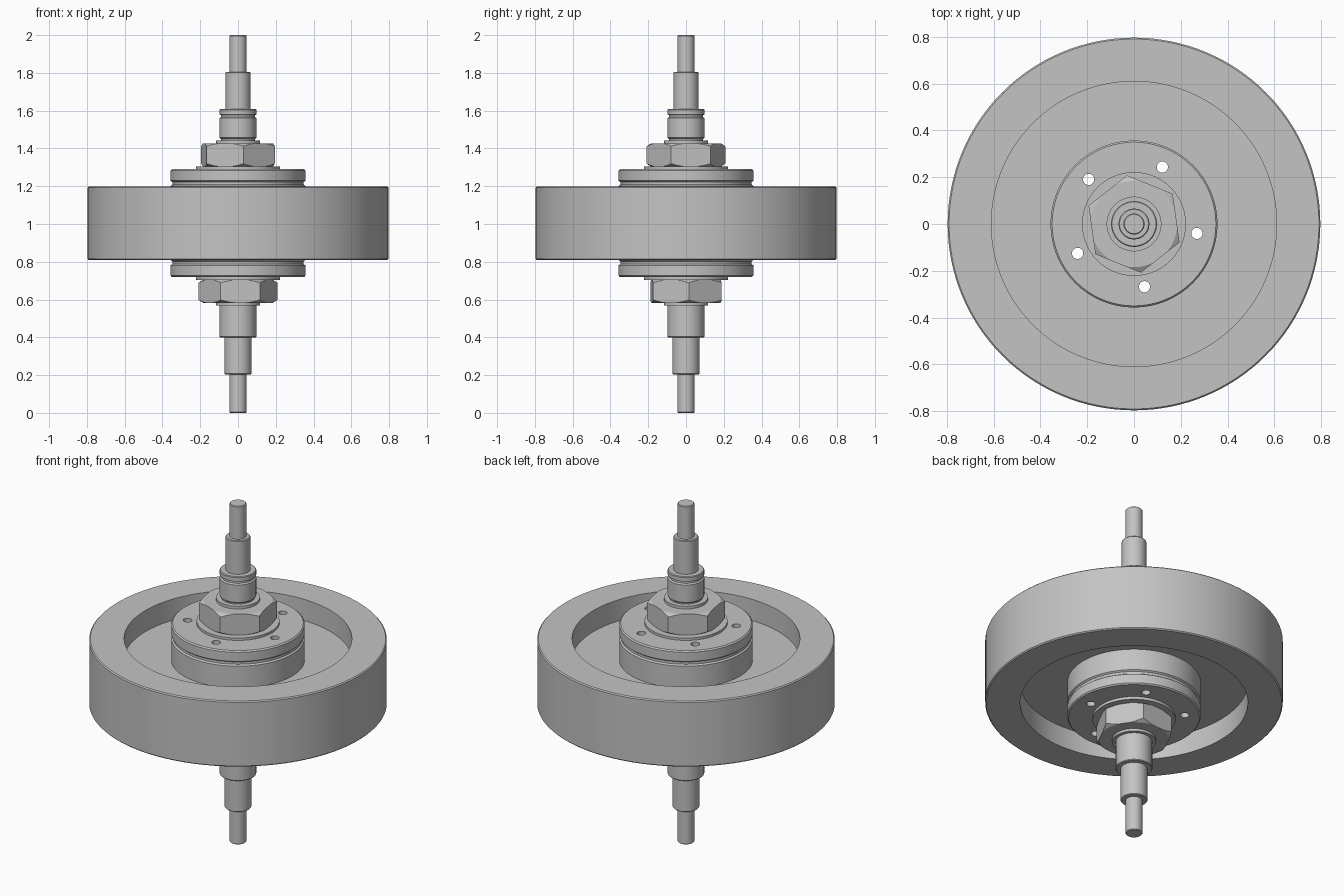
import bpy, bmesh
from math import cos, sin, radians, tau
from mathutils import Matrix, Vector

cube = bpy.data.objects.get("Cube")
if cube:
    bpy.data.objects.remove(cube, do_unlink=True)

steel = bpy.data.materials.new("grey steel")
GREY = (0.55, 0.55, 0.55, 1)
steel.diffuse_color = GREY
steel.use_nodes = True
for node in steel.node_tree.nodes:
    if node.type == "BSDF_PRINCIPLED":
        node.inputs["Base Color"].default_value = GREY


def add_object(name, bm):
    bmesh.ops.recalc_face_normals(bm, faces=bm.faces)
    mesh = bpy.data.meshes.new(name)
    bm.to_mesh(mesh)
    bm.free()
    mesh.materials.append(steel)
    obj = bpy.data.objects.new(name, mesh)
    bpy.context.collection.objects.link(obj)
    return obj


def activate(obj):
    bpy.ops.object.select_all(action="DESELECT")
    obj.select_set(True)
    bpy.context.view_layer.objects.active = obj


def lathe(name, profile, closed=False, steps=128):
    """Revolve (radius, height) points about the vertical axis."""
    bm = bmesh.new()
    verts = [bm.verts.new((r, 0, z)) for r, z in profile]
    edges = [bm.edges.new(pair) for pair in zip(verts, verts[1:])]
    if closed:
        edges.append(bm.edges.new((verts[-1], verts[0])))
    bmesh.ops.spin(bm, geom=verts + edges, cent=(0, 0, 0), axis=(0, 0, 1),
                   angle=tau, steps=steps, use_duplicate=False)
    bmesh.ops.remove_doubles(bm, verts=bm.verts, dist=1e-5)
    return add_object(name, bm)


def combine(obj, cutter, operation):
    cutter.hide_render = True
    mod = obj.modifiers.new("cut", "BOOLEAN")
    mod.operation = operation
    mod.solver = "EXACT"
    mod.object = cutter
    activate(obj)
    bpy.ops.object.modifier_apply(modifier=mod.name)
    bpy.data.objects.remove(cutter, do_unlink=True)


def disc(name, radius, low, high, steps=128):
    return lathe(name, [(0, low), (radius, low), (radius, high), (0, high)], steps=steps)


def hex_nut(name, low, high, turn):
    """Hexagonal prism with its corners chamfered by a cone at both ends."""
    bm = bmesh.new()
    ring = [bm.verts.new((0.21 * cos(radians(turn + 60 * i)),
                          0.21 * sin(radians(turn + 60 * i)), low)) for i in range(6)]
    base = bm.faces.new(ring)
    top = bmesh.ops.extrude_face_region(bm, geom=[base])["geom"]
    bmesh.ops.translate(bm, vec=(0, 0, high - low),
                        verts=[v for v in top if isinstance(v, bmesh.types.BMVert)])
    nut = add_object(name, bm)
    c = 0.02
    cone = lathe("nut_chamfer", [(0, low - 0.001), (0.183, low - 0.001), (0.217, low + c),
                                 (0.217, high - c), (0.183, high + 0.001), (0, high + 0.001)],
                 steps=96)
    combine(nut, cone, "INTERSECT")
    return nut


parts = []

# Wheel: thick rim around a thinner web
b = 0.006
parts.append(lathe("wheel_rim", [
    (0.61, 0.81), (0.797 - b, 0.81), (0.797, 0.81 + b),
    (0.797, 1.198 - b), (0.797 - b, 1.198), (0.61, 1.198)], closed=True))
parts.append(lathe("wheel_web", [
    (0.34, 0.935), (0.615, 0.935), (0.615, 1.073), (0.34, 1.073)], closed=True))

# Hub with a flange at each end, a shallow groove, and five through holes
half = [(0.0, 0.285), (0.35, 0.285), (0.357, 0.278), (0.357, 0.224), (0.348, 0.217),
        (0.348, 0.203), (0.357, 0.196)]
mid = 1.005
hub = lathe("hub", [(r, mid + h) for r, h in half] +
            [(r, mid - h) for r, h in reversed(half)])
bm = bmesh.new()
for i in range(5):
    a = radians(-8.5 + 72 * i)
    spot = Matrix.Translation(Vector((0.272 * cos(a), 0.272 * sin(a), mid)))
    bmesh.ops.create_cone(bm, cap_ends=True, segments=32, radius1=0.024,
                          radius2=0.024, depth=1, matrix=spot)
combine(hub, add_object("bolt_holes", bm), "DIFFERENCE")
parts.append(hub)

# Washers, nuts and collars
parts.append(disc("upper_washer", 0.222, 1.27, 1.304))
parts.append(disc("lower_washer", 0.222, 0.704, 0.74))
parts.append(hex_nut("upper_nut", 1.304, 1.427, 38))
parts.append(hex_nut("lower_nut", 0.583, 0.704, 4))
parts.append(disc("upper_collar", 0.117, 1.41, 1.443))
parts.append(disc("lower_collar", 0.117, 0.568, 0.6))

# Stepped axle
c = 0.004
parts.append(lathe("axle", [
    (0, 0), (0.045 - c, 0), (0.045, c), (0.045, 0.204),
    (0.0715 - c, 0.204), (0.0715, 0.204 + c), (0.0715, 0.4),
    (0.098 - c, 0.4), (0.098, 0.4 + c), (0.098, 0.65),
    (0.09, 0.65), (0.09, 1.45), (0.098, 1.457), (0.098, 1.56), (0.09, 1.566),
    (0.09, 1.576), (0.098, 1.58), (0.098, 1.608 - c), (0.098 - c, 1.608),
    (0.066, 1.608), (0.066, 1.805 - c), (0.066 - c, 1.805),
    (0.045, 1.805), (0.045, 2 - c), (0.045 - c, 2), (0, 2)], steps=64))

# Smooth round walls, keep edges crisp
for part in parts:
    activate(part)
    bpy.ops.object.shade_smooth_by_angle(angle=radians(25))
